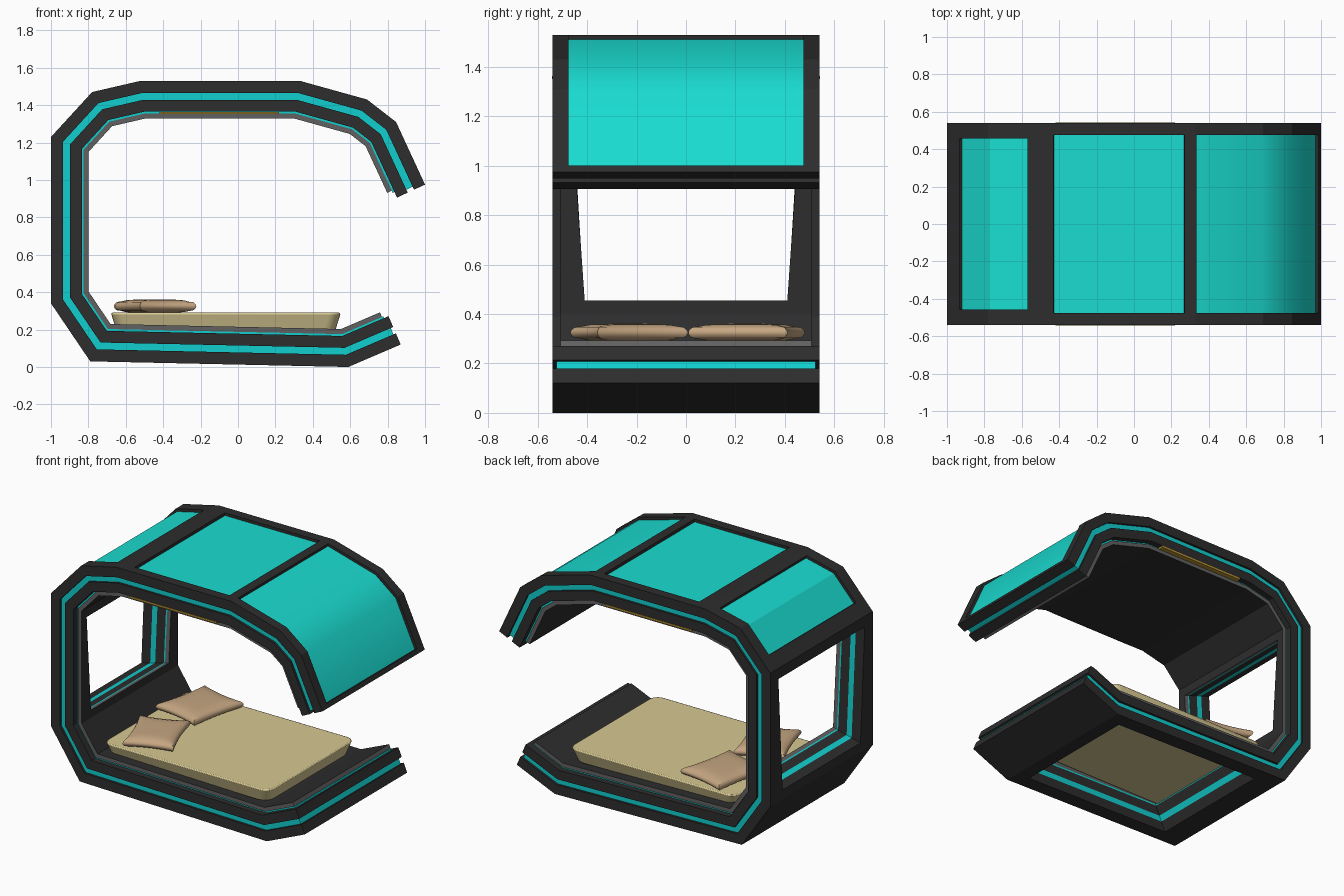
import bpy, bmesh, math
from mathutils import Vector, Matrix

if "Cube" in bpy.data.objects:
    bpy.data.objects.remove(bpy.data.objects["Cube"])

# Outer C-shaped profile in x, z, from roof tip round to floor tip
PATH = [Vector(p) for p in [(1.0, .975), (.845, 1.31), (.69, 1.43), (.33, 1.53), (-.52, 1.53),
        (-.78, 1.47), (-1, 1.23), (-1, .34), (-.79, .03), (.59, 0), (.87, .12)]]


def mat(name, r, g, b):
    m = bpy.data.materials.new(name)
    m.diffuse_color = (r, g, b, 1)
    m.use_nodes = True
    m.node_tree.nodes["Principled BSDF"].inputs["Base Color"].default_value = m.diffuse_color
    return m


DARK = mat("charcoal", .026, .026, .026)
TEAL = mat("teal", .006, .62, .62)
GLASS = mat("teal_panel", .01, .72, .64)
GREY = mat("mid_grey", .12, .12, .12)
CREAM = mat("cream", .68, .58, .29)
TAN = mat("tan", .56, .38, .22)
GOLD = mat("gold", .5, .3, .03)


def normal(i):
    d = (PATH[i + 1] - PATH[i]).normalized()
    return Vector((-d.y, d.x))


def offset_vert(i, off):
    a, b = normal(max(i - 1, 0)), normal(min(i, len(PATH) - 2))
    return PATH[i] + (a + b) * (off / (1 + a.dot(b)))


def at(u, off):
    i = min(int(u), len(PATH) - 2)
    return offset_vert(i, off).lerp(offset_vert(i + 1, off), u - i)


def band(bm, u0, u1, o0, o1, ya, yb, ya_end=None):
    """Strip following the profile from u0 to u1, between two offsets and two y values."""
    us = [u0] + [i for i in range(len(PATH)) if u0 + 1e-4 < i < u1 - 1e-4] + [u1]
    prev = None
    for u in us:
        y = ya if ya_end is None else ya + (ya_end - ya) * (u - u0) / (u1 - u0)
        a, b = at(u, o0), at(u, o1)
        ring = [bm.verts.new(c) for c in ((a.x, y, a.y), (a.x, yb, a.y), (b.x, yb, b.y), (b.x, y, b.y))]
        if prev:
            for k in range(4):
                f = bm.faces.new((prev[k], prev[k - 1], ring[k - 1], ring[k]))
                f.material_index = 1 if k == 3 else 0      # face towards the inside
        else:
            bm.faces.new(ring)
        prev = ring
    bm.faces.new(prev[::-1])


def finish(name, bm, *mats):
    bmesh.ops.recalc_face_normals(bm, faces=bm.faces[:])
    me = bpy.data.meshes.new(name)
    bm.to_mesh(me)
    bm.free()
    for m in mats:
        me.materials.append(m)
    ob = bpy.data.objects.new(name, me)
    bpy.context.collection.objects.link(ob)
    return ob


def smooth(ob, deg):
    bpy.ops.object.select_all(action='DESELECT')
    ob.select_set(True)
    bpy.context.view_layer.objects.active = ob
    bpy.ops.object.shade_smooth_by_angle(angle=math.radians(deg))


TOP, SILL, FLOOR_A, FLOOR_B = 6.08, 6.93, 8.12, 8.93   # edges of wall window and floor opening


def lower_body(bm, o0, o1, w, end):
    """Window posts, sill, floor rails and floor lip of one layer."""
    for s in (-1, 1):
        band(bm, TOP, SILL, o0, o1, s * .455, s * w, s * .41)
        band(bm, FLOOR_A, FLOOR_B, o0, o1, s * .44, s * w)
    band(bm, SILL, FLOOR_A, o0, o1, -w, w)
    band(bm, FLOOR_B, end, o0, o1, -w, w)


# Outer shell: roof side rails, cross ribs, lower body
bm = bmesh.new()
for s in (-1, 1):
    band(bm, 0, 4.05, 0, .065, s * .475, s * .54)
    band(bm, 4.05, TOP, 0, .065, s * .457, s * .54)
for u0, u1, w in ((0, .08, .475), (2.99, 3.07, .475), (3.894, 4.05, .475), (4.05, 4.19, .457), (5.7, TOP, .457)):
    band(bm, u0, u1, 0, .065, -w, w)
lower_body(bm, 0, .065, .54, 10)
finish("outer_shell", bm, DARK, DARK)

# Recessed stripes, middle shell and inner liner, each a thinner nested layer
for name, o0, o1, w, start, end, mats in (
        ("outer_stripe", .065, .102, .525, .05, 9.95, (TEAL, TEAL)),
        ("middle_shell", .102, .165, .54, 0, 10, (DARK, DARK)),
        ("inner_stripe", .165, .175, .50, .1, 9.9, (TEAL, TEAL)),
        ("inner_liner", .175, .202, .508, .14, 9.87, (GREY, DARK))):
    bm = bmesh.new()
    band(bm, start, TOP, o0, o1, -w, w)
    lower_body(bm, o0, o1, w, end)
    finish(name, bm, *mats)

# Roof panels set into the outer shell
for name, u0, u1, w in (("front_roof_panel", .08, 2.99, .475), ("middle_roof_panel", 3.07, 3.894, .475),
                        ("rear_roof_panel", 4.19, 5.7, .457)):
    bm = bmesh.new()
    band(bm, u0, u1, .018, .065, -w, w)
    ob = finish(name, bm, GLASS, GLASS)
    if name.startswith("front"):
        smooth(ob, 40)

# Lamp strips under the roof edges
for s, name in ((-1, "front_lamp_strip"), (1, "back_lamp_strip")):
    bm = bmesh.new()
    bmesh.ops.create_cube(bm, size=1, matrix=Matrix.Translation((-.1, s * .50, 1.358)) @ Matrix.Diagonal((.64, .083, .012, 1)))
    finish(name, bm, GOLD)

# Mattress: box tapering downwards with rounded corners
bm = bmesh.new()
bmesh.ops.create_cube(bm, size=1)
for v in bm.verts:
    k = .615 if v.co.z > 0 else .585
    v.co = Vector((-.065 + math.copysign(k, v.co.x), math.copysign(k - .155, v.co.y), .29 if v.co.z > 0 else .195))
upright = [e for e in bm.edges if abs(e.verts[0].co.z - e.verts[1].co.z) > .05]
bmesh.ops.bevel(bm, geom=upright, offset=.06, segments=5, profile=.5, affect='EDGES')
mattress = finish("mattress", bm, CREAM)
mod = mattress.modifiers.new("soft_edge", 'BEVEL')
mod.width, mod.segments, mod.limit_method, mod.angle_limit = .01, 2, 'ANGLE', math.radians(40)
smooth(mattress, 40)


# Pillows: cushions with pinched corners and hollow sides
def pillow(name, x, y, sx, sy, turn):
    bm = bmesh.new()
    bmesh.ops.create_cube(bm, size=2)
    bmesh.ops.subdivide_edges(bm, edges=bm.edges[:], cuts=9, use_grid_fill=True)
    for v in bm.verts:
        u, w, h = v.co
        puff = ((1 - u ** 4) * (1 - w ** 4)) ** .5 if abs(u) < 1 and abs(w) < 1 else 0
        bulge = 1 - .08 * h * h
        v.co = (sx / 2 * u * (.92 + .08 * w * w) * bulge, sy / 2 * w * (.92 + .08 * u * u) * bulge,
                h * (.022 + .014 * puff))
    ob = finish(name, bm, TAN)
    ob.location = (x, y, .325)
    ob.rotation_euler.z = math.radians(turn)
    smooth(ob, 60)


pillow("front_pillow", -.44, -.23, .32, .39, 20)
pillow("back_pillow", -.455, .245, .34, .41, -12)
